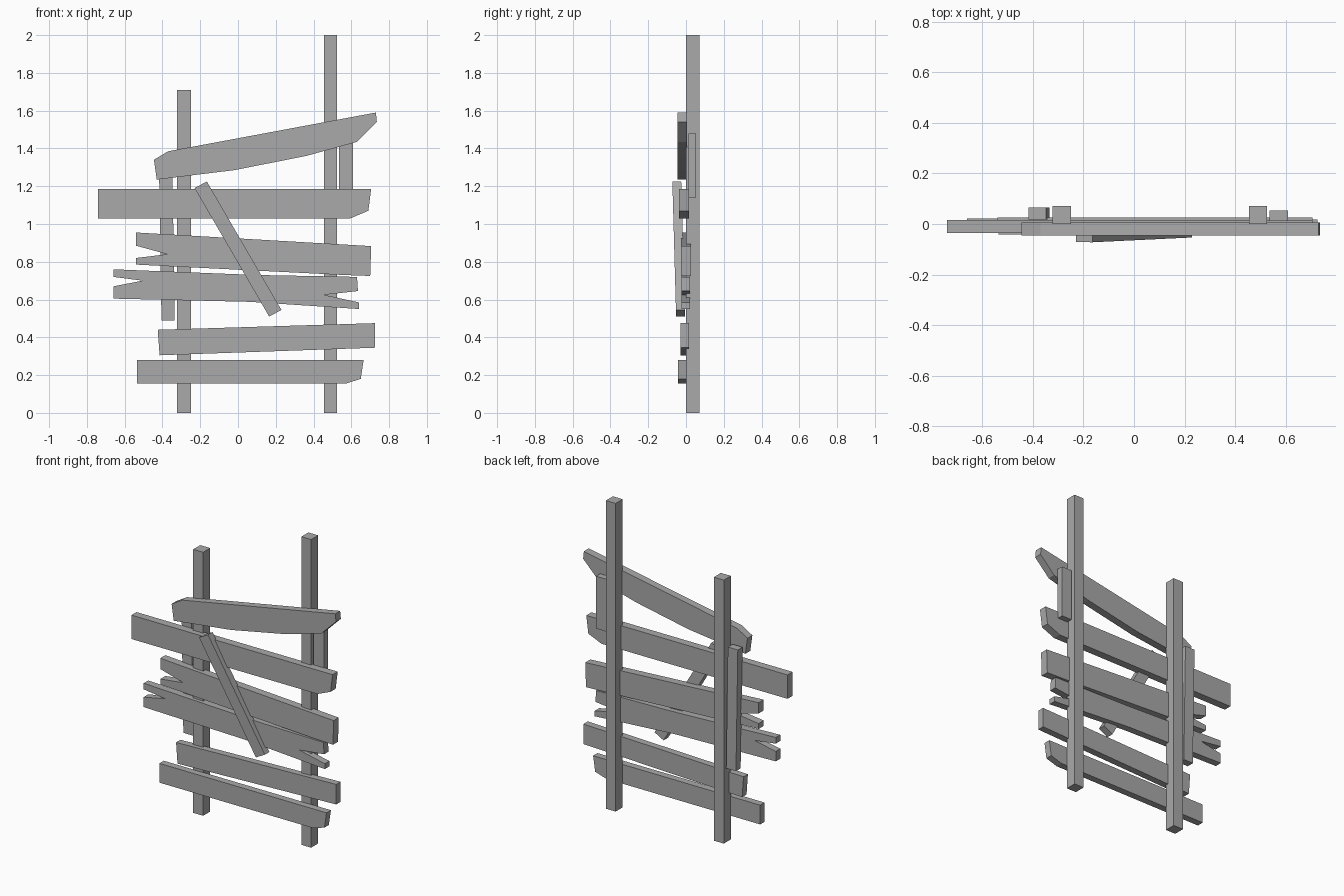
import bpy
import bmesh

cube = bpy.data.objects.get("Cube")
if cube:
    bpy.data.objects.remove(cube, do_unlink=True)

wood = bpy.data.materials.new("grey_wood")
wood.use_nodes = True
GREY = (0.4, 0.4, 0.4, 1)
wood.diffuse_color = GREY
wood.node_tree.nodes["Principled BSDF"].inputs["Base Color"].default_value = GREY


def board(name, outline, front, depth, lean=0.0):
    """Extrude an x-z outline along y; lean shifts y with height."""
    bm = bmesh.new()
    face = bm.faces.new([bm.verts.new((x, front + lean * z, z)) for x, z in outline])
    ext = bmesh.ops.extrude_face_region(bm, geom=[face])
    moved = [v for v in ext["geom"] if isinstance(v, bmesh.types.BMVert)]
    bmesh.ops.translate(bm, verts=moved, vec=(0, depth, 0))
    bmesh.ops.recalc_face_normals(bm, faces=bm.faces)
    mesh = bpy.data.meshes.new(name)
    bm.to_mesh(mesh)
    bm.free()
    mesh.materials.append(wood)
    obj = bpy.data.objects.new(name, mesh)
    bpy.context.collection.objects.link(obj)


def rect(x0, x1, z0, z1):
    return [(x0, z0), (x1, z0), (x1, z1), (x0, z1)]


# Upright posts
board("right_post", rect(-.322, -.25, 0, 1.71), 0, .072)
board("left_post", rect(.455, .525, 0, 2), 0, .072)

# Short upright slats behind the planks
board("left_back_slat", rect(.535, .608, 1.14, 1.48), .012, .042)
board("right_back_slat", [(-.405, .49), (-.335, .49), (-.347, 1.28), (-.418, 1.28)], .018, .048)

# Horizontal planks, top to bottom, with chipped and split ends
board("top_plank", [(-.445, 1.34), (-.37, 1.385), (.73, 1.59), (.735, 1.54),
                    (.63, 1.435), (.36, 1.36), (-.02, 1.285), (-.43, 1.235)], -.045, .05)
board("upper_plank", [(-.74, 1.185), (.705, 1.185), (.69, 1.07), (.595, 1.03),
                      (-.74, 1.03)], -.036, .052)
board("split_plank", [(-.54, .955), (.705, .883), (.7, .725), (.56, .73), (-.54, .785),
                      (-.54, .82), (-.375, .84), (-.54, .885)], -.026, .052)
board("double_split_plank", [(-.66, .76), (.1, .73), (.63, .72), (.635, .645),
                             (.455, .625), (.64, .585), (.64, .55), (.06, .588),
                             (-.66, .605), (-.66, .67), (-.505, .7), (-.66, .72)], -.024, .046)
board("lower_plank", [(-.425, .44), (.725, .475), (.725, .345), (-.415, .305)], -.028, .045)
board("bottom_plank", [(-.535, .28), (.665, .28), (.65, .18), (.57, .155),
                       (-.535, .155)], -.042, .045)

# Diagonal brace across the front
board("diagonal_brace", [(-.23, 1.19), (-.165, 1.225), (.23, .545), (.165, .51)],
      -.038, .047, lean=-.028)
